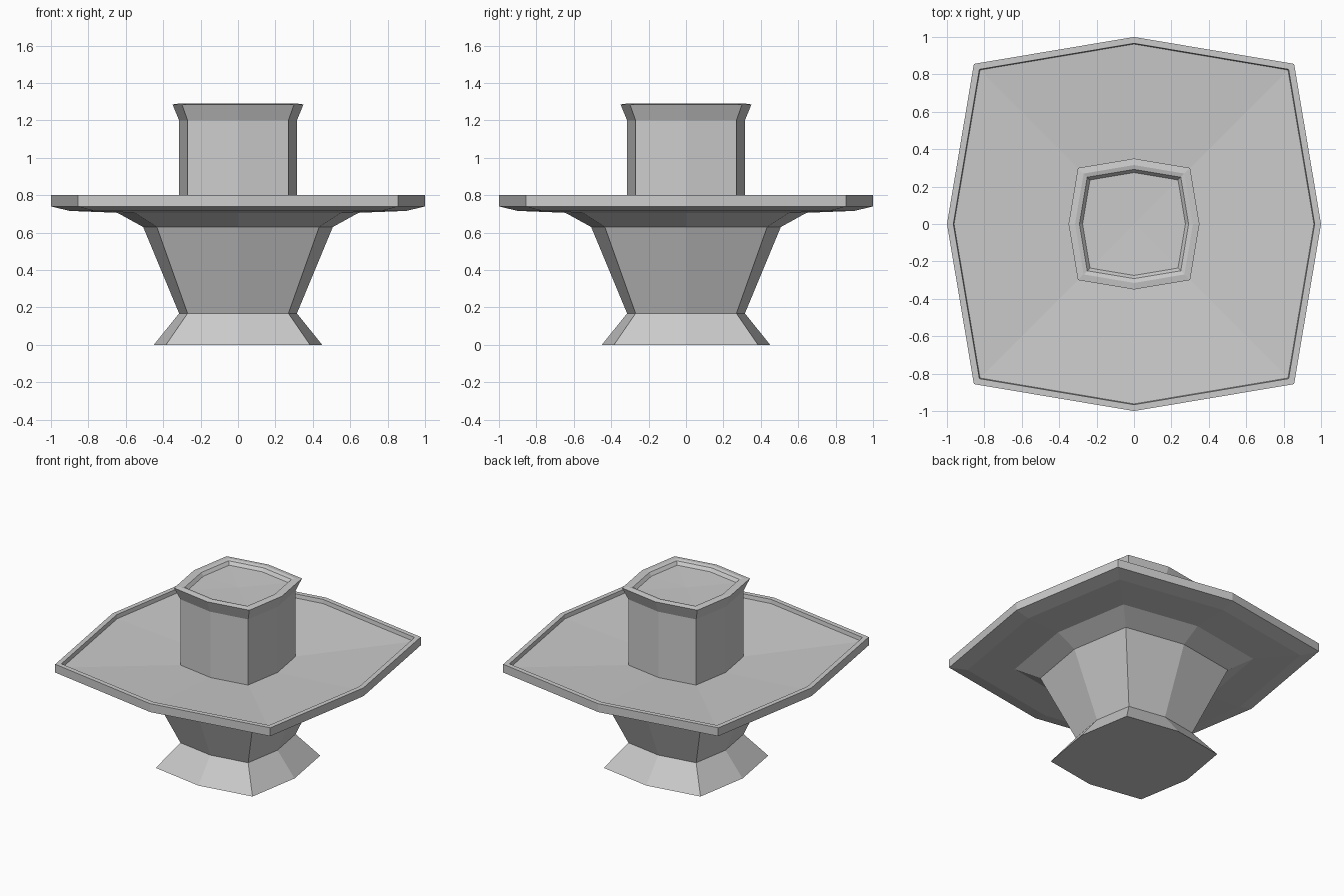
import bpy
import bmesh

if "Cube" in bpy.data.objects:
    bpy.data.objects.remove(bpy.data.objects["Cube"], do_unlink=True)

stone = bpy.data.materials.new("grey stone")
stone.use_nodes = True
GREY = (0.6, 0.6, 0.6, 1)
stone.diffuse_color = GREY
stone.node_tree.nodes["Principled BSDF"].inputs["Base Color"].default_value = GREY

CORNER = 0.856  # corner offset as a share of the side radius
DIRECTIONS = [(1, 0), (CORNER, CORNER), (0, 1), (-CORNER, CORNER),
              (-1, 0), (-CORNER, -CORNER), (0, -1), (CORNER, -CORNER)]


def bulged_square(name, profile, cap_start=False, centre_z=None):
    """Sweep a (radius, height) profile round a square with bowed sides."""
    bm = bmesh.new()
    rings = [[bm.verts.new((r * x, r * y, z)) for x, y in DIRECTIONS]
             for r, z in profile]
    n = len(DIRECTIONS)
    for low, high in zip(rings, rings[1:]):
        for i in range(n):
            j = (i + 1) % n
            bm.faces.new((low[i], low[j], high[j], high[i]))
    if cap_start:
        bm.faces.new(rings[0][::-1])
    if centre_z is not None:
        tip = bm.verts.new((0, 0, centre_z))
        for i in range(n):
            bm.faces.new((rings[-1][i], rings[-1][(i + 1) % n], tip))
    mesh = bpy.data.meshes.new(name)
    bm.to_mesh(mesh)
    bm.free()
    mesh.materials.append(stone)
    obj = bpy.data.objects.new(name, mesh)
    bpy.context.collection.objects.link(obj)
    return obj


# Flared foot and widening stem
bulged_square("pedestal", [(0.45, 0), (0.315, 0.168), (0.507, 0.63)], cap_start=True)

# Wide shallow dish: underside, outer edge, raised lip, sloping floor
bulged_square("dish", [(0.507, 0.63), (0.645, 0.706), (0.9, 0.716), (1, 0.74),
                       (1, 0.8), (0.966, 0.8), (0.962, 0.772), (0.315, 0.727)])

# Central column with flared rim and shallow recess on top
bulged_square("column", [(0.315, 0.727), (0.315, 1.2), (0.35, 1.285), (0.315, 1.29),
                         (0.292, 1.284), (0.275, 1.262)], centre_z=1.255)
